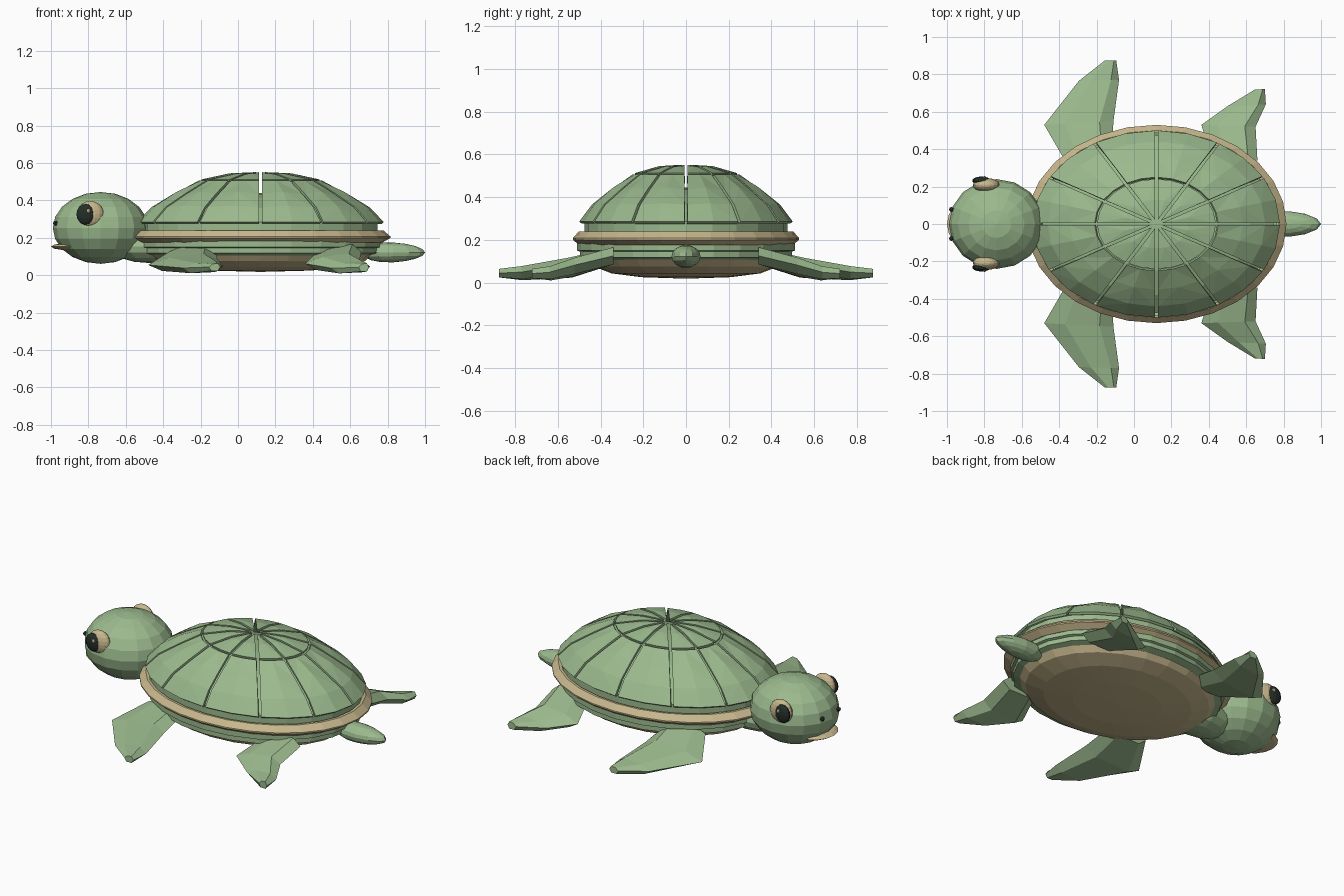
import bpy, bmesh, math
from mathutils import Vector

if "Cube" in bpy.data.objects:
    bpy.data.objects.remove(bpy.data.objects["Cube"])


def material(name, rgb):
    m = bpy.data.materials.new(name)
    m.diffuse_color = (*rgb, 1)
    m.use_nodes = True
    m.node_tree.nodes["Principled BSDF"].inputs["Base Color"].default_value = m.diffuse_color
    return m


GREEN = material("sea green", (0.33, 0.49, 0.27))
TAN = material("sand tan", (0.58, 0.48, 0.27))
DARK = material("dark eye", (0.018, 0.028, 0.022))

CX = 0.12  # shell centre


def finish(bm, name, mat):
    bmesh.ops.recalc_face_normals(bm, faces=bm.faces)
    me = bpy.data.meshes.new(name)
    bm.to_mesh(me)
    bm.free()
    me.materials.append(mat)
    ob = bpy.data.objects.new(name, me)
    bpy.context.collection.objects.link(ob)
    return ob


def revolve(name, mat, profile, rx, ry, segs=24, closed=False):
    """Elliptical lathe; profile holds (scale, z), scale 0 makes a pole."""
    bm = bmesh.new()
    rings = []
    for s, z in profile:
        n = 1 if s == 0 else segs
        rings.append([bm.verts.new((CX + rx * s * math.cos(math.tau * i / segs),
                                    ry * s * math.sin(math.tau * i / segs), z))
                      for i in range(n)])
    pairs = list(zip(rings, rings[1:])) + ([(rings[-1], rings[0])] if closed else [])
    for a, b in pairs:
        for i in range(segs):
            j = (i + 1) % segs
            quad = [a[i % len(a)], a[j % len(a)], b[j % len(b)], b[i % len(b)]]
            bm.faces.new(list(dict.fromkeys(quad)))
    return finish(bm, name, mat)


def ellipsoid(name, mat, loc, size, u=16, v=10, taper=0):
    bm = bmesh.new()
    bmesh.ops.create_uvsphere(bm, u_segments=u, v_segments=v, radius=1)
    for vert in bm.verts:
        k = 1 - taper * vert.co.x
        c = vert.co
        vert.co = Vector((loc[0] + c.x * size[0], loc[1] + c.y * size[1] * k,
                          loc[2] + c.z * size[2] * k))
    return finish(bm, name, mat)


def panels(name, rows, rx, ry, tip=None, count=12, gap=0.013):
    """Ring of shell plates with open seams; rows hold (scale, z, ridge lift)."""
    bm = bmesh.new()
    for k in range(count):
        a0, a1 = math.tau * k / count, math.tau * (k + 1) / count
        am = (a0 + a1) / 2

        def point(s, a, g, z):
            return bm.verts.new((CX + rx * (s * math.cos(a) - g * math.sin(a)),
                                 ry * (s * math.sin(a) + g * math.cos(a)), z))
        grid = [(point(s, a0, gap, z), point(s, am, 0, z + lift), point(s, a1, -gap, z))
                for s, z, lift in rows]
        for p, q in zip(grid, grid[1:]):
            bm.faces.new((p[0], p[1], q[1]))
            bm.faces.new((p[0], q[1], q[0]))
            bm.faces.new((p[1], p[2], q[1]))
            bm.faces.new((p[2], q[2], q[1]))
        if tip:
            t = point(tip[0], am, 0, tip[1])
            p = grid[-1]
            bm.faces.new((p[0], p[1], t))
            bm.faces.new((p[1], p[2], t))
    bm.normal_update()
    ob = finish(bm, name, GREEN)
    # keep all plates facing outward before thickening
    for f in ob.data.polygons:
        if f.normal.z < 0:
            f.flip()
    mod = ob.modifiers.new("thickness", "SOLIDIFY")
    mod.thickness = 0.015
    mod.offset = -1
    return ob


def flipper(name, stations, side):
    """Loft of six-sided sections; station = lead xy, trail xy, mid z, half thickness, tilt."""
    bm = bmesh.new()
    rings = []
    for lead, trail, z, h, tilt in stations:
        lead, trail = Vector(lead), Vector(trail)
        ring = []
        for t, dz in ((0, 0), (0.3, h * 0.8), (0.8, h), (1, 0), (0.8, -h), (0.2, -h)):
            p = lead.lerp(trail, t)
            ring.append(bm.verts.new((p.x, p.y * side, z + dz + tilt * (t - 0.5))))
        rings.append(ring)
    for a, b in zip(rings, rings[1:]):
        for i in range(6):
            j = (i + 1) % 6
            bm.faces.new((a[i], a[j], b[j], b[i]))
    bm.faces.new(rings[0])
    bm.faces.new(rings[-1])
    return finish(bm, name, GREEN)


# Shell: outer plates, top plates, inner dome
panels("shell_side_plates", [(1.0, 0.285, 0), (0.88, 0.365, 0.006),
                             (0.70, 0.435, 0.012), (0.50, 0.506, 0)], 0.66, 0.50)
panels("shell_top_plates", [(0.48, 0.512, 0), (0.26, 0.541, 0.004)],
       0.66, 0.50, tip=(0.05, 0.551))
revolve("inner_dome", GREEN, [(0.95, 0.19), (0.95, 0.285), (0.76, 0.36),
                              (0.5, 0.412), (0.25, 0.435), (0, 0.44)], 0.66, 0.50)

# Rim band, lower hull and belly
revolve("shell_rim", TAN, [(0.92, 0.24), (0.945, 0.24), (1, 0.208), (1, 0.2),
                           (0.94, 0.175), (0.92, 0.175)], 0.695, 0.53, 28, True)
revolve("lower_hull", GREEN, [(1, 0.19), (1, 0.15), (0.975, 0.145), (0.975, 0.118),
                              (0.9, 0.105), (0, 0.105)], 0.645, 0.51)
revolve("belly", TAN, [(0, 0.13), (0.97, 0.13), (1, 0.115), (0.93, 0.075),
                       (0.75, 0.043), (0.45, 0.025), (0, 0.018)], 0.60, 0.465)

# Head, neck and tail
ellipsoid("head", GREEN, (-0.735, 0, 0.253), (0.255, 0.24, 0.192))
ellipsoid("neck", GREEN, (-0.47, 0, 0.155), (0.22, 0.14, 0.09), 12, 8)
ellipsoid("tail", GREEN, (0.83, 0, 0.122), (0.17, 0.068, 0.053), 12, 8, 0.15)
ellipsoid("mouth", TAN, (-0.865, 0, 0.153), (0.135, 0.135, 0.022), 16, 6)

# Flippers, eyes and nostrils on both sides
front = [((-0.37, 0.34), (-0.12, 0.34), 0.125, 0.04, 0.0),
         ((-0.48, 0.53), (-0.11, 0.55), 0.07, 0.038, 0.03),
         ((-0.295, 0.765), (-0.08, 0.77), 0.044, 0.03, 0.01),
         ((-0.155, 0.875), (-0.095, 0.875), 0.044, 0.02, 0.0)]
rear = [((0.42, 0.34), (0.66, 0.34), 0.125, 0.04, 0.0),
        ((0.36, 0.53), (0.65, 0.52), 0.072, 0.038, 0.02),
        ((0.50, 0.63), (0.705, 0.64), 0.043, 0.03, 0.01),
        ((0.645, 0.718), (0.70, 0.722), 0.042, 0.022, 0.0)]
for side, tag in ((-1, "right"), (1, "left")):
    flipper("front_flipper_" + tag, front, side)
    flipper("rear_flipper_" + tag, rear, side)
    ellipsoid("eye_" + tag, TAN, (-0.79, side * 0.208, 0.327), (0.072, 0.038, 0.07))
    ellipsoid("pupil_" + tag, DARK, (-0.815, side * 0.232, 0.326), (0.05, 0.022, 0.055), 14, 8)
    ellipsoid("eye_glint_" + tag, TAN, (-0.80, side * 0.249, 0.344), (0.011, 0.007, 0.012), 8, 6)
    ellipsoid("nostril_" + tag, DARK, (-0.976, side * 0.078, 0.278), (0.013, 0.013, 0.013), 8, 6)
